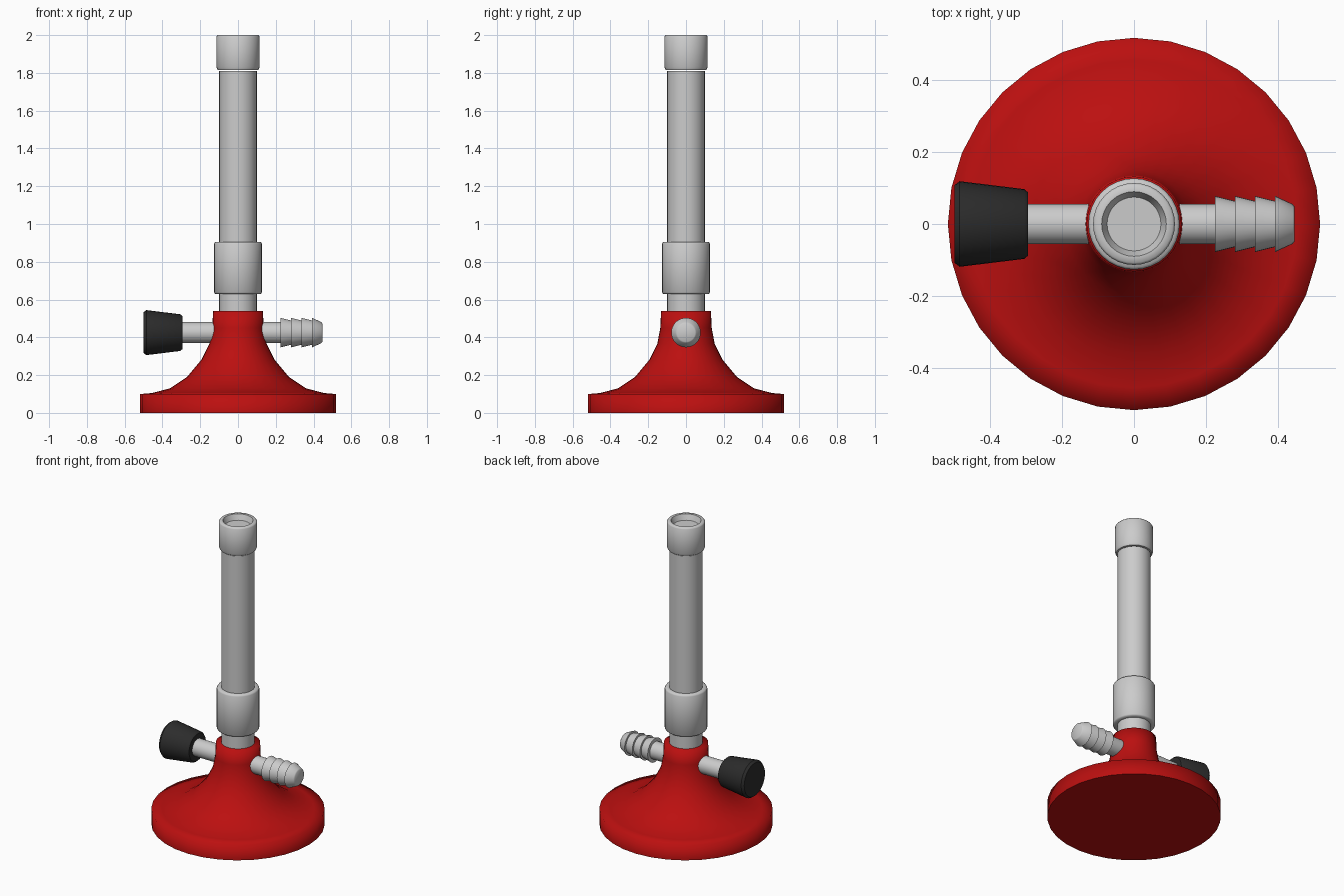
import bpy, bmesh
from math import cos, sin, pi, radians

if "Cube" in bpy.data.objects:
    bpy.data.objects.remove(bpy.data.objects["Cube"])


def lathe(name, profile, sides=32, axis='Z', height=0.0, angle=40, color=None):
    """Spin (radius, position) points round Z, or round X at the given height."""
    bm = bmesh.new()
    rings = []
    for r, t in profile:
        ring = []
        for i in range(sides):
            a = 2 * pi * i / sides
            u, v = r * cos(a), r * sin(a)
            ring.append(bm.verts.new((u, v, t) if axis == 'Z' else (t, u, v + height)))
        rings.append(ring)
    for low, high in zip(rings, rings[1:]):
        for i in range(sides):
            j = (i + 1) % sides
            bm.faces.new((low[i], low[j], high[j], high[i]))
    bm.faces.new(rings[0][::-1])
    bm.faces.new(rings[-1])
    bmesh.ops.recalc_face_normals(bm, faces=bm.faces)
    mesh = bpy.data.meshes.new(name)
    bm.to_mesh(mesh)
    bm.free()
    obj = bpy.data.objects.new(name, mesh)
    bpy.context.collection.objects.link(obj)
    if color:
        mat = bpy.data.materials.new(name + "_paint")
        mat.diffuse_color = color
        mat.use_nodes = True
        mat.node_tree.nodes["Principled BSDF"].inputs["Base Color"].default_value = mat.diffuse_color
        mesh.materials.append(mat)
    bpy.ops.object.select_all(action='DESELECT')
    obj.select_set(True)
    bpy.context.view_layer.objects.active = obj
    bpy.ops.object.shade_smooth_by_angle(angle=radians(angle))
    return obj


RED = (0.5, 0.005, 0.005, 1)
BLACK = (0.025, 0.025, 0.025, 1)
AXIS_Z = 0.425

# Flared round foot
lathe("base", [(0.518, 0), (0.518, 0.10), (0.455, 0.105), (0.36, 0.13), (0.27, 0.19),
               (0.195, 0.28), (0.152, 0.365), (0.136, 0.45), (0.132, 0.54)],
      angle=88, color=RED)

# Burner tube with wider mouth and shallow recess
lathe("barrel", [(0.10, 0.50), (0.10, 1.81)])
lathe("barrel_mouth", [(0.10, 1.815), (0.107, 1.815), (0.114, 1.83), (0.114, 1.992),
                       (0.108, 2.0), (0.09, 2.0), (0.075, 1.965)], angle=60)

# Air collar
lathe("air_collar", [(0.10, 0.63), (0.121, 0.63), (0.127, 0.638), (0.127, 0.895),
                     (0.121, 0.905), (0.10, 0.905)], angle=60)

# Gas valve stem and knob
lathe("valve_stem", [(0.056, -0.32), (0.056, 0.0)], axis='X', height=AXIS_Z)
lathe("valve_knob", [(0.108, -0.50), (0.119, -0.485), (0.097, -0.305), (0.088, -0.295)],
      axis='X', height=AXIS_Z, color=BLACK)

# Hose connector with repeated barbs
barbs = [(0.056, 0.0)]
for i in range(3):
    x = 0.225 + 0.056 * i
    barbs += [(0.056 if i == 0 else 0.064, x), (0.078, x)]
barbs += [(0.064, 0.393), (0.078, 0.393), (0.055, 0.442), (0.048, 0.447)]
lathe("hose_connector", barbs, axis='X', height=AXIS_Z)
